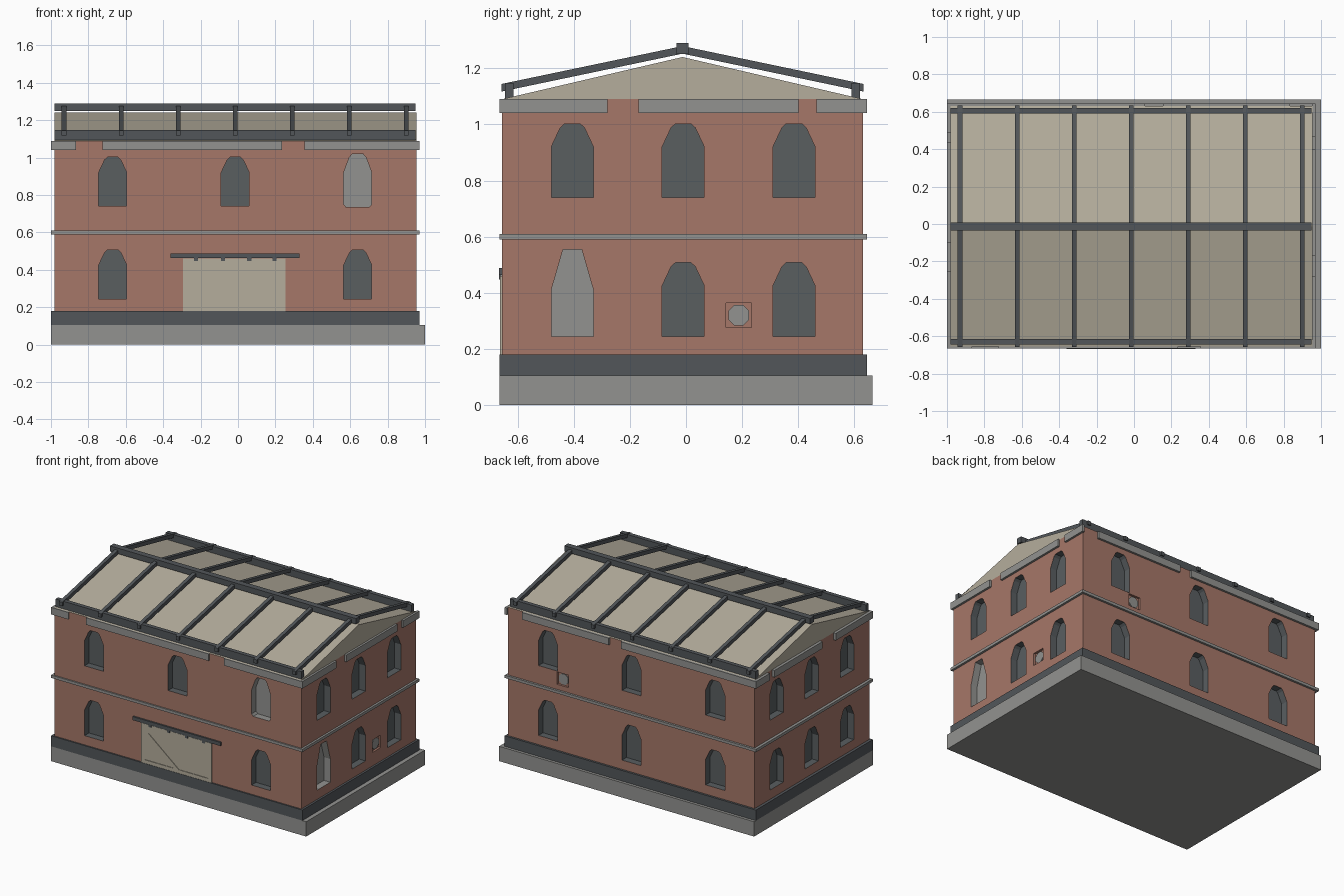
import bpy, bmesh, math
from mathutils import Vector

if "Cube" in bpy.data.objects:
    bpy.data.objects.remove(bpy.data.objects["Cube"], do_unlink=True)


def material(name, *rgb):
    m = bpy.data.materials.new(name)
    m.use_nodes = True
    m.diffuse_color = (*rgb, 1)
    bsdf = next(n for n in m.node_tree.nodes if n.type == 'BSDF_PRINCIPLED')
    bsdf.inputs["Base Color"].default_value = (*rgb, 1)
    bsdf.inputs["Roughness"].default_value = 0.9
    return m


BRICK = material("brick", 0.38, 0.185, 0.14)
GLASS = material("dark window", 0.1, 0.112, 0.118)
STONE = material("grey stone", 0.29, 0.29, 0.28)
BEAM = material("slate timber", 0.085, 0.094, 0.102)
SAND = material("sand boards", 0.46, 0.42, 0.335)

# Wall planes
X0, X1, Y0, Y1 = -0.98, 0.955, -0.655, 0.63
MID = (Y0 + Y1) / 2
TOP = 1.09


def finish(name, bm, mats):
    bmesh.ops.recalc_face_normals(bm, faces=bm.faces)
    mesh = bpy.data.meshes.new(name)
    bm.to_mesh(mesh)
    bm.free()
    for m in mats:
        mesh.materials.append(m)
    ob = bpy.data.objects.new(name, mesh)
    bpy.context.collection.objects.link(ob)
    return ob


def prism(bm, ring_a, ring_b, index=0):
    """Closed solid between two matching rings of points."""
    a = [bm.verts.new(p) for p in ring_a]
    b = [bm.verts.new(p) for p in ring_b]
    faces = [bm.faces.new(a), bm.faces.new(b[::-1])]
    for i in range(len(a)):
        j = (i + 1) % len(a)
        faces.append(bm.faces.new((a[j], a[i], b[i], b[j])))
    for f in faces:
        f.material_index = index


def box(name, x, y, z, mat):
    bm = bmesh.new()
    ring = [(x[0], y[0]), (x[1], y[0]), (x[1], y[1]), (x[0], y[1])]
    prism(bm, [(*p, z[0]) for p in ring], [(*p, z[1]) for p in ring])
    return finish(name, bm, [mat])


def on_wall(side, u, z, out):
    """Point at position u along a wall, pushed outward by out."""
    return {"front": (u, Y0 - out, z), "back": (u, Y1 + out, z),
            "right": (X1 + out, u, z), "left": (X0 - out, u, z)}[side]


def wall_solid(bm, side, outline, inner, outer, index=0):
    prism(bm, [on_wall(side, u, z, inner) for u, z in outline],
          [on_wall(side, u, z, outer) for u, z in outline], index)


def wall_part(name, side, outline, inner, outer, mat):
    bm = bmesh.new()
    wall_solid(bm, side, outline, inner, outer)
    return finish(name, bm, [mat])


def rect(u0, u1, z0, z1):
    return [(u0, z0), (u1, z0), (u1, z1), (u0, z1)]


def mirrored(u, half):
    """Symmetric outline from its right half, listed bottom to top."""
    return [(u + w, z) for w, z in half] + [(u - w, z) for w, z in reversed(half)]


def window(u, z):
    return mirrored(u, [(.075, z), (.075, z + .18), (.043, z + .248), (.028, z + .262)])


# Base courses
box("footing", (-1, 1), (-.665, .665), (0, .105), STONE)
box("plinth", (-1, .97), (-.665, .645), (.105, .18), BEAM)
box("floor_band", (-1, .97), (-.665, .645), (.59, .61), STONE)

# Brick walls with recessed windows and niches
wall_bm = bmesh.new()
corners = [(X0, Y0), (X1, Y0), (X1, Y1), (X0, Y1)]
prism(wall_bm, [(*p, .15) for p in corners], [(*p, TOP) for p in corners])
walls = finish("brick_walls", wall_bm, [BRICK, GLASS, STONE])

cut = bmesh.new()
long_cols, short_cols = (-.67, -.015, .64), (-.405, -.01, .385)
low, high = .245, .74
skipped = [("front", -.015, low), ("front", .64, high), ("right", -.405, low)]
for side in ("front", "back", "left", "right"):
    for u in long_cols if side in ("front", "back") else short_cols:
        for z in (low, high):
            if (side, u, z) not in skipped:
                wall_solid(cut, side, window(u, z), -.05, .05, 1)
wall_solid(cut, "front", mirrored(.64, [(.062, .735), (.075, .75), (.075, .92), (.045, 1.0),
                                        (.03, 1.018)]), -.05, .05, 2)
wall_solid(cut, "right", mirrored(-.405, [(.075, .245), (.075, .41), (.033, .555)]),
           -.05, .05, 2)
vents = [("right", .188, .32), ("back", .525, .69)]
for side, u, z in vents:
    wall_solid(cut, side, rect(u - .046, u + .046, z - .044, z + .044), -.015, .05, 0)
cutter = finish("opening_cutter", cut, [BRICK, GLASS, STONE])
cutter.hide_render = True

mod = walls.modifiers.new("openings", 'BOOLEAN')
mod.operation, mod.solver, mod.object = 'DIFFERENCE', 'EXACT', cutter
bpy.context.view_layer.objects.active = walls
bpy.ops.object.modifier_apply(modifier=mod.name)
bpy.data.objects.remove(cutter, do_unlink=True)

# Round vent covers
for side, u, z in vents:
    ring = [(u + .04 * math.cos(a), z + .04 * math.sin(a))
            for a in (math.pi * (i + .5) / 4 for i in range(8))]
    wall_part(side + "_vent_cover", side, ring, -.016, -.008, STONE)

# Broken cornice pieces
cornice = {"front": [(-1, -.865), (-.725, .235), (.355, .97)],
           "back": [(-1, .06), (.155, .835)],
           "right": [(-.665, -.28), (-.17, .40), (.465, .645)],
           "left": [(-.665, -.25), (-.10, .435), (.49, .645)]}
for side, spans in cornice.items():
    out = .02 if side == "left" else .015 if side != "front" else .01
    for i, (a, b) in enumerate(spans):
        wall_part(f"{side}_cornice_{i + 1}", side, rect(a, b, 1.04, TOP), -.002, out, STONE)

# Gabled roof
roof = bmesh.new()
gable = [(Y0, TOP), (Y1, TOP), (MID, 1.24)]
prism(roof, [(X0, y, z) for y, z in gable], [(X1, y, z) for y, z in gable])
finish("gabled_roof", roof, [SAND])

# Roof timbers
box("ridge_beam", (X0, .948), (MID - .021, MID + .021), (1.25, 1.29), BEAM)
for name, s in (("front", -1), ("back", 1)):
    y = MID + s * .617
    box(name + "_eave_beam", (X0, .948), (y - .015, y + .015), (1.093, 1.147), BEAM)
    for i in range(7):
        x = -.93 + i * .305
        bm = bmesh.new()
        ring = [(MID + s * .645, 1.117), (MID + s * .645, 1.144), (MID, 1.279), (MID, 1.252)]
        prism(bm, [(x - .0125, *p) for p in ring], [(x + .0125, *p) for p in ring])
        finish(f"{name}_rafter_{i + 1}", bm, [BEAM])

# Sliding door with frame and diagonal brace
wall_part("sliding_door", "front", rect(-.295, .255, .18, .46), -.002, .004, SAND)
for name, r in (("top", rect(-.295, .255, .40, .46)), ("bottom", rect(-.295, .255, .18, .205)),
                ("left", rect(.23, .255, .205, .40)), ("right", rect(-.295, -.27, .205, .40)),
                ("brace", [(-.27, .40), (-.27, .375), (-.04, .205), (0, .205), (-.24, .40)])):
    wall_part("door_" + name, "front", r, .003, .008, SAND)
wall_part("door_rail", "front", rect(-.36, .33, .463, .488), -.002, .012, BEAM)
for i, x in enumerate((-.225, -.08, .06, .195)):
    wall_part(f"door_hanger_{i + 1}", "front", rect(x - .011, x + .011, .447, .465),
              .003, .011, BEAM)
